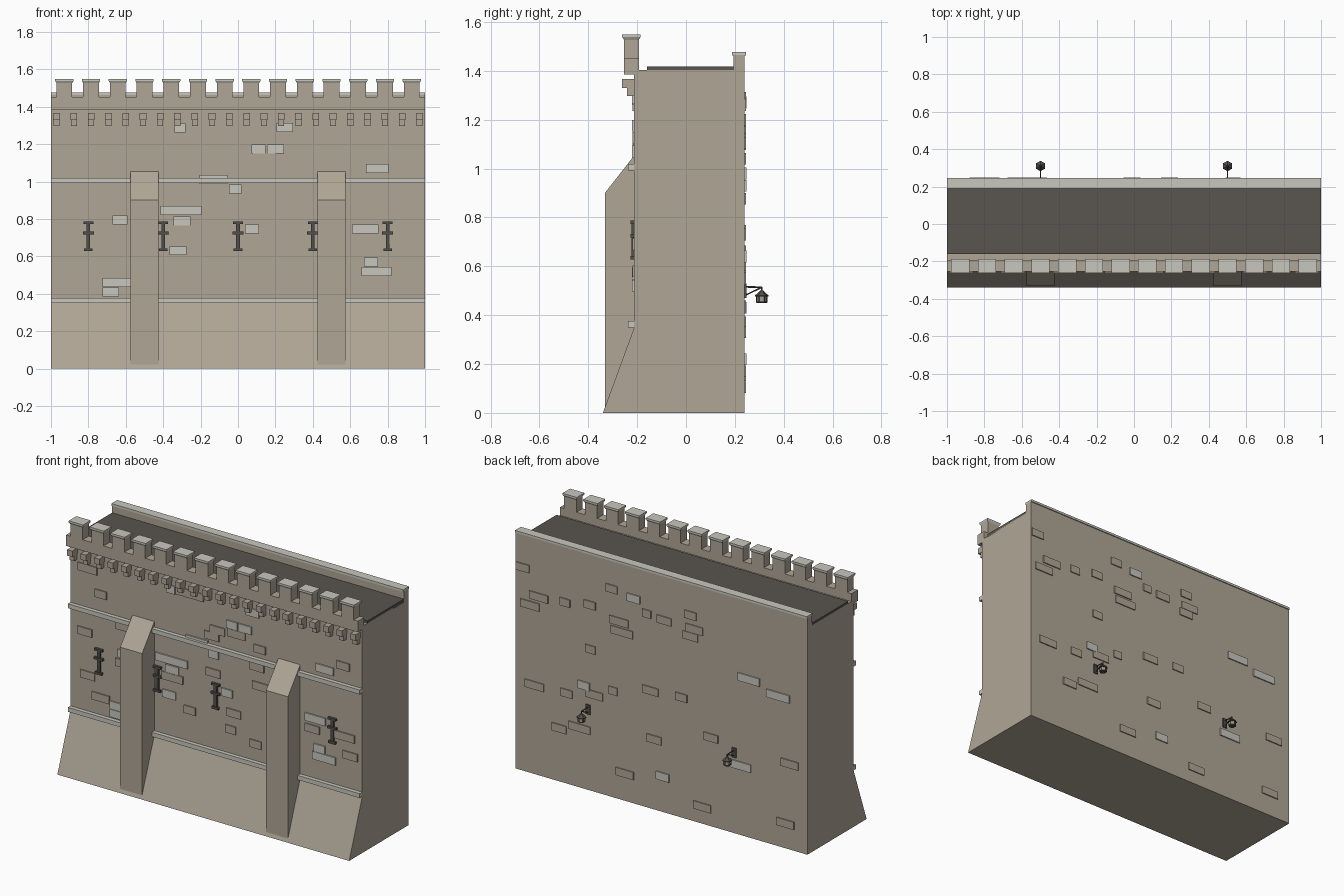
import bpy, bmesh, math
from mathutils import Vector

if "Cube" in bpy.data.objects:
    bpy.data.objects.remove(bpy.data.objects["Cube"])


def material(name, rgb):
    m = bpy.data.materials.new(name)
    m.diffuse_color = (*rgb, 1)
    m.use_nodes = True
    m.node_tree.nodes["Principled BSDF"].inputs["Base Color"].default_value = m.diffuse_color
    return m


STONE = material("warm_stone", (0.43, 0.38, 0.305))
PALE = material("pale_stone", (0.58, 0.57, 0.51))
SLATE = material("dark_paving", (0.10, 0.09, 0.078))
IRON = material("iron", (0.085, 0.08, 0.072))
GLASS = material("lantern_glass", (0.40, 0.35, 0.26))


def finish(name, bm, mat):
    bmesh.ops.recalc_face_normals(bm, faces=bm.faces)
    mesh = bpy.data.meshes.new(name)
    bm.to_mesh(mesh)
    bm.free()
    mesh.materials.append(mat)
    ob = bpy.data.objects.new(name, mesh)
    bpy.context.collection.objects.link(ob)
    return ob


def add_box(bm, x0, x1, y0, y1, z0, z1):
    vs = bmesh.ops.create_cube(bm, size=1)["verts"]
    for v in vs:
        v.co = Vector((x1 if v.co.x > 0 else x0,
                       y1 if v.co.y > 0 else y0,
                       z1 if v.co.z > 0 else z0))


def boxes(name, mat, items):
    bm = bmesh.new()
    for b in items:
        add_box(bm, *b)
    return finish(name, bm, mat)


def extruded(name, mat, profile, x0, x1):
    """Side profile of (y, z) points extruded along x."""
    bm = bmesh.new()
    f = bm.faces.new([bm.verts.new((x0, y, z)) for y, z in profile])
    ext = bmesh.ops.extrude_face_region(bm, geom=[f])["geom"]
    bmesh.ops.translate(bm, vec=(x1 - x0, 0, 0),
                        verts=[v for v in ext if isinstance(v, bmesh.types.BMVert)])
    return finish(name, bm, mat)


def add_rod(bm, a, b, r, sides=6):
    a, b = Vector(a), Vector(b)
    rot = (b - a).to_track_quat('Z', 'Y').to_matrix().to_4x4()
    rot.translation = (a + b) / 2
    bmesh.ops.create_cone(bm, cap_ends=True, segments=sides, radius1=r, radius2=r,
                          depth=(b - a).length, matrix=rot)


def add_turned(bm, cx, cy, rings, sides=6):
    """Stack of (radius, z) rings with closed ends."""
    loops = [[bm.verts.new((cx + r * math.sin(math.tau * i / sides),
                            cy + r * math.cos(math.tau * i / sides), z))
              for i in range(sides)] for r, z in rings]
    for lo, hi in zip(loops, loops[1:]):
        for i in range(sides):
            j = (i + 1) % sides
            bm.faces.new((lo[i], lo[j], hi[j], hi[i]))
    bm.faces.new(loops[0])
    bm.faces.new(loops[-1])


FRONT, BACK = -0.212, 0.24

# Wall with sloping foot
extruded("wall_body", STONE,
         [(-0.34, 0), (BACK, 0), (BACK, 1.403), (FRONT, 1.403), (FRONT, 0.35)], -1, 1)

# Buttresses with sloped heads
for side, x in (("left", -0.5), ("right", 0.5)):
    extruded("buttress_" + side, STONE,
             [(-0.332, 0.003), (-0.2, 0.003), (-0.2, 0.9), (-0.332, 0.9)],
             x - 0.075, x + 0.075)
    extruded("buttress_head_" + side, STONE,
             [(-0.332, 0.9), (-0.2, 0.9), (-0.2, 1.053), (FRONT, 1.053)],
             x - 0.075, x + 0.075)

# String courses, walkway and rear parapet
boxes("string_courses", PALE, [(-1, 1, -0.237, -0.2, z, z + 0.027) for z in (0.35, 0.992)])
boxes("walkway", SLATE, [(-1, 1, -0.16, 0.197, 1.395, 1.418)])
boxes("rear_parapet", STONE, [(-1, 1, 0.195, BACK, 1.39, 1.465)])
boxes("rear_coping", PALE, [(-1, 1, 0.189, 0.246, 1.463, 1.477)])

# Front parapet and merlons
boxes("front_parapet", STONE, [(-1, 1, -0.254, -0.193, 1.384, 1.452)])
merlon_x = [(i - 6.5) / 7 for i in range(14)]
boxes("merlons", STONE, [(x - 0.042, x + 0.042, -0.254, -0.193, 1.45, 1.53) for x in merlon_x])
bm = bmesh.new()
for x in merlon_x:
    rings = []
    for grow, z in ((0, 1.527), (0.007, 1.538), (0.007, 1.548)):
        hx, hy = 0.042 + grow, 0.0305 + grow
        rings.append([bm.verts.new((x + sx * hx, -0.2235 + sy * hy, z))
                      for sx, sy in ((-1, -1), (1, -1), (1, 1), (-1, 1))])
    for lo, hi in zip(rings, rings[1:]):
        for i in range(4):
            j = (i + 1) % 4
            bm.faces.new((lo[i], lo[j], hi[j], hi[i]))
    bm.faces.new(rings[0])
    bm.faces.new(rings[-1])
finish("merlon_caps", bm, PALE)

# Stepped corbels
corbels = []
for i in range(22):
    x = -0.97 + i * 1.94 / 21
    corbels += [(x - 0.018, x + 0.018, -0.262, -0.205, 1.33, 1.367),
                (x - 0.016, x + 0.016, -0.242, -0.205, 1.296, 1.33)]
boxes("corbels", STONE, corbels)

# Raised bricks: (x, z, width)
pale_front = [(-.31, 1.285, .06), (.25, 1.29, .09), (.2, 1.175, .09), (.11, 1.175, .075),
              (.745, 1.07, .12), (-.13, 1.01, .15), (-.015, .96, .065), (-.36, .845, .11),
              (-.25, .845, .11), (-.63, .795, .08), (-.3, .79, .09), (.075, .745, .075),
              (.68, .745, .14), (-.32, .63, .09), (.71, .57, .075), (.74, .52, .16),
              (-.65, .46, .15), (-.68, .41, .09)]
plain_front = [(-.18, 1.29, .19), (.01, 1.115, .1), (.14, 1.125, .12), (-.03, 1.07, .1),
               (-.79, 1.125, .08), (.87, 1.125, .09), (-.64, .965, .09), (.28, .96, .1),
               (-.9, .865, .1), (-.02, .845, .1), (.31, .845, .12), (-.63, .735, .12),
               (-.3, .74, .15), (.88, .69, .14), (.12, .63, .1), (.1, .525, .07),
               (.27, .48, .08), (-.18, .57, .08), (-.88, .6, .1), (-.79, .485, .12),
               (.92, .58, .1), (.66, .68, .1), (.3, 1.075, .08), (-.88, 1.26, .13)]
pale_back = [(.19, 1.27, .09), (-.6, .98, .15), (.53, .64, .08), (-.54, .43, .15),
             (-.01, .22, .09), (-.8, .93, .16)]
plain_back = [(.95, 1.26, .09), (.84, 1.105, .13), (.9, 1.04, .13), (.66, 1.12, .07),
              (.49, 1.15, .08), (.34, 1.29, .08), (-.02, 1.19, .1), (.1, 1.2, .06),
              (.27, 1.04, .15), (.29, 1.1, .13), (-.2, 1.27, .08), (-.226, 1.19, .12),
              (-.2, 1.14, .1), (.486, .876, .07), (.87, .55, .13), (.65, .56, .08),
              (.46, .6, .12), (.56, .37, .15), (.7, .33, .1), (.33, .66, .06),
              (.075, .73, .11), (-.137, .745, .08), (-.34, .55, .1), (.05, .435, .1),
              (.25, .17, .12), (-.28, .105, .12), (-.88, .53, .12), (-.85, .155, .12)]


def bricks(name, mat, rows, y0, y1):
    boxes(name, mat, [(x - w / 2, x + w / 2, y0, y1, z - .024, z + .024) for x, z, w in rows])


bricks("front_pale_bricks", PALE, pale_front, -0.2205, -0.2)
bricks("front_plain_bricks", STONE, plain_front, -0.2195, -0.2)
bricks("back_pale_bricks", PALE, pale_back, 0.23, 0.2475)
bricks("back_plain_bricks", STONE, plain_back, 0.23, 0.2465)

# Iron wall ties
ties = []
for x in (-0.8, -0.4, 0, 0.4, 0.8):
    ties += [(x - .01, x + .01, -.224, -.205, .63, .785),
             (x - .027, x + .027, -.227, -.205, .773, .787),
             (x - .03, x + .03, -.227, -.205, .718, .732),
             (x - .023, x + .023, -.227, -.205, .628, .643)]
boxes("iron_wall_ties", IRON, ties)

# Hanging lanterns on brackets
for side, x in (("left", -0.5), ("right", 0.5)):
    bm = bmesh.new()
    add_box(bm, x - .015, x + .015, .235, .247, .47, .53)
    add_rod(bm, (x, .24, .516), (x, .31, .514), .0035)
    add_rod(bm, (x, .244, .482), (x, .308, .513), .003)
    add_rod(bm, (x, .31, .516), (x, .31, .495), .003)
    finish("lantern_bracket_" + side, bm, IRON)
    bm = bmesh.new()
    add_turned(bm, x, .31, [(.028, .476), (.028, .481), (.012, .494), (.005, .501)])
    add_turned(bm, x, .31, [(.02, .449), (.023, .452), (.023, .457)])
    for k in range(6):
        a = math.tau * k / 6
        px, py = x + .021 * math.sin(a), .31 + .021 * math.cos(a)
        add_rod(bm, (px, py, .455), (px, py, .478), .002, 4)
    finish("lantern_frame_" + side, bm, IRON)
    bm = bmesh.new()
    add_turned(bm, x, .31, [(.02, .455), (.02, .478)])
    finish("lantern_glass_" + side, bm, GLASS)
